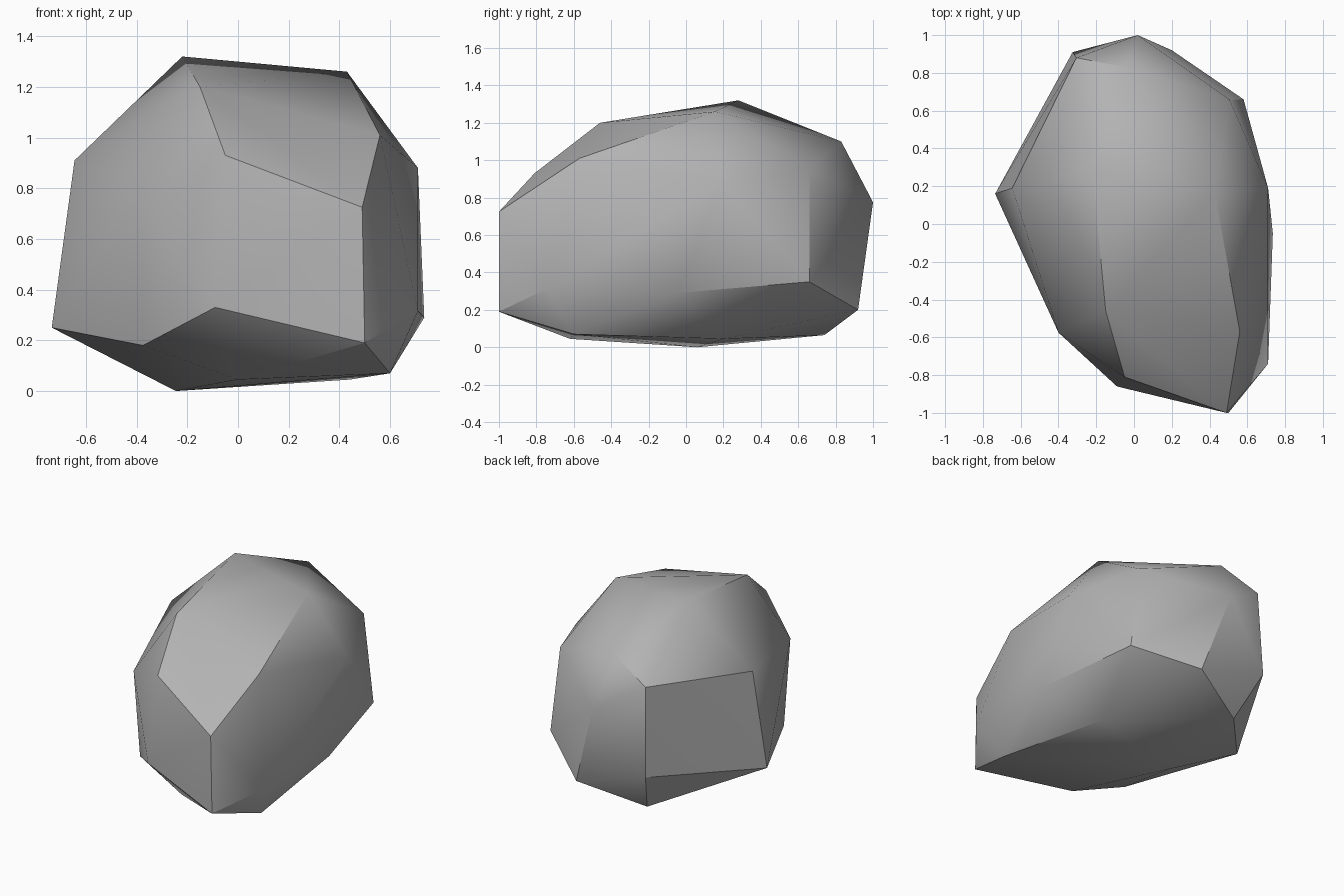
import bpy
import bmesh
import math

# Remove the default cube
default_cube = bpy.data.objects.get("Cube")
if default_cube:
    bpy.data.objects.remove(default_cube, do_unlink=True)


def flat_material(name, color):
    """Plain single-colour material for viewport and render."""
    material = bpy.data.materials.new(name)
    material.use_nodes = True
    material.diffuse_color = color
    shader = material.node_tree.nodes["Principled BSDF"]
    shader.inputs["Base Color"].default_value = color
    shader.inputs["Roughness"].default_value = 0.8
    return material


# Corner points of the boulder, grouped by region
crown = [(-.22, .28, 1.32), (.43, .155, 1.26), (-.15, -.46, 1.2),
         (.56, -.57, 1.01), (-.05, -.81, .93), (-.04, .83, 1.1)]
front_side = [(.49, -1, .725), (.5, -1, .19), (-.09, -.86, .33),
              (-.4, -.575, .78), (-.375, -.54, .18)]
left_side = [(.71, .19, .88), (.735, -.05, .29), (.71, -.74, .315),
             (.505, .66, .95), (.58, .66, .35)]
right_side = [(-.645, .19, .91), (-.735, .16, .25)]
back_side = [(.02, 1, .775), (.2, .92, .2), (-.305, .88, .97),
             (-.325, .91, .36)]
underside = [(0, -.62, .045), (.6, -.6, .07), (-.245, .06, 0),
             (.44, .2, .045), (-.22, .74, .065)]


def build_boulder(name, points, material):
    """Wrap the corner points in a convex faceted skin."""
    bm = bmesh.new()
    for point in points:
        bm.verts.new(point)
    hull = bmesh.ops.convex_hull(bm, input=bm.verts[:])
    # Drop any points that ended up inside the skin
    loose = [v for v in bm.verts if not v.link_faces]
    bmesh.ops.delete(bm, geom=loose, context="VERTS")
    bmesh.ops.recalc_face_normals(bm, faces=bm.faces[:])
    mesh = bpy.data.meshes.new(name)
    bm.to_mesh(mesh)
    bm.free()
    mesh.materials.append(material)
    boulder = bpy.data.objects.new(name, mesh)
    bpy.context.collection.objects.link(boulder)
    return boulder


stone_grey = flat_material("stone grey", (.45, .45, .45, 1))
all_points = (crown + front_side + left_side + right_side
              + back_side + underside)
boulder = build_boulder("boulder", all_points, stone_grey)

# Soften shallow facets while keeping the hard chipped edges
bpy.ops.object.select_all(action="DESELECT")
boulder.select_set(True)
bpy.context.view_layer.objects.active = boulder
bpy.ops.object.shade_smooth_by_angle(angle=math.radians(30))
